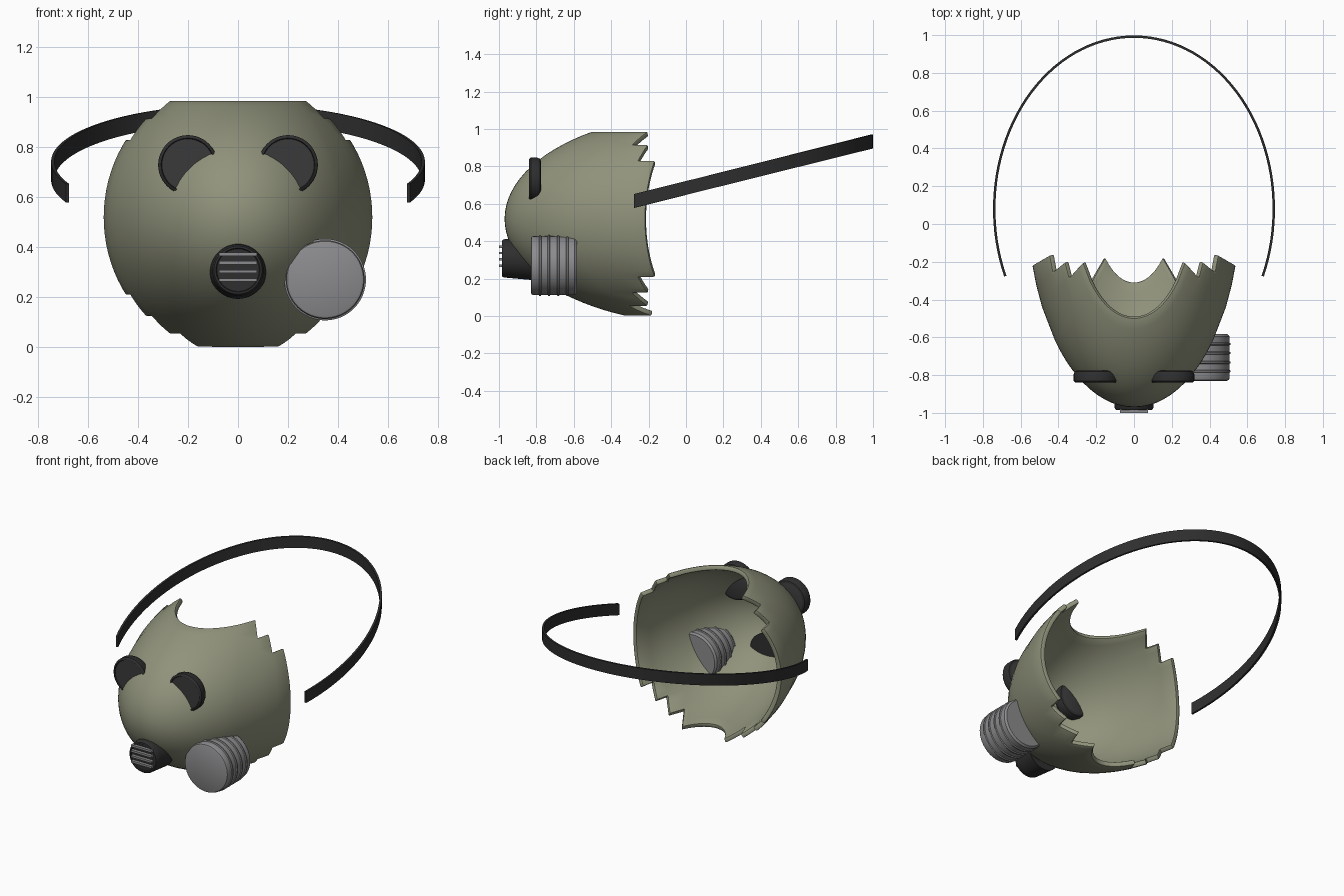
import bpy, bmesh
from math import sin, cos, radians, pi
from mathutils import Matrix, Vector

cube = bpy.data.objects.get("Cube")
if cube:
    bpy.data.objects.remove(cube)


def material(name, rgb):
    m = bpy.data.materials.new(name)
    m.use_nodes = True
    m.diffuse_color = (*rgb, 1)
    m.node_tree.nodes["Principled BSDF"].inputs["Base Color"].default_value = (*rgb, 1)
    return m


OLIVE = material("olive shell", (0.28, 0.29, 0.20))
RUBBER = material("black rubber", (0.028, 0.028, 0.029))
LENS = material("dark lens", (0.042, 0.042, 0.043))
METAL = material("grey metal", (0.26, 0.26, 0.27))


def finish(name, bm, mats, thickness=0, offset=0, bevel=0):
    """Turn a bmesh into a smooth-shaded object with applied modifiers."""
    mesh = bpy.data.meshes.new(name)
    bm.to_mesh(mesh)
    bm.free()
    for m in mats:
        mesh.materials.append(m)
    ob = bpy.data.objects.new(name, mesh)
    bpy.context.collection.objects.link(ob)
    bpy.ops.object.select_all(action="DESELECT")
    ob.select_set(True)
    bpy.context.view_layer.objects.active = ob
    if thickness:
        mod = ob.modifiers.new("Thickness", "SOLIDIFY")
        mod.thickness, mod.offset = thickness, offset
        bpy.ops.object.modifier_apply(modifier=mod.name)
    if bevel:
        mod = ob.modifiers.new("Soft rim", "BEVEL")
        mod.width, mod.segments = bevel, 2
        mod.limit_method, mod.angle_limit = "ANGLE", radians(40)
        bpy.ops.object.modifier_apply(modifier=mod.name)
    bpy.ops.object.shade_smooth_by_angle(angle=radians(35))
    return ob


def grid(columns, rows, point, keep=lambda i, j: True):
    """Sheet of quads over two parameter lists."""
    bm = bmesh.new()
    v = [[bm.verts.new(point(a, b)) for b in rows] for a in columns]
    for i in range(len(columns) - 1):
        for j in range(len(rows) - 1):
            if keep(i, j):
                bm.faces.new((v[i][j], v[i][j + 1], v[i + 1][j + 1], v[i + 1][j]))
    bmesh.ops.delete(bm, geom=[p for p in bm.verts if not p.link_faces], context="VERTS")
    return bm


def lathe(profile, centre, steps=48):
    """Closed solid turned about the y axis from (radius, y) points."""
    bm = bmesh.new()
    pts = [bm.verts.new((r, y, 0)) for r, y in profile]
    edges = [bm.edges.new(pair) for pair in zip(pts, pts[1:])]
    bmesh.ops.spin(bm, geom=pts + edges, cent=(0, 0, 0), axis=(0, 1, 0),
                   angle=2 * pi, steps=steps)
    bmesh.ops.remove_doubles(bm, verts=bm.verts, dist=1e-5)
    bmesh.ops.recalc_face_normals(bm, faces=bm.faces)
    bmesh.ops.translate(bm, verts=bm.verts, vec=(centre[0], 0, centre[1]))
    return bm


# Mask shell: front of a long ellipsoid, its back edge stepped by latitude band
RADIUS, DEPTH, MID_Y, MID_Z = 0.562, 1.06, 0.09, 0.519
BAND = 11.25
STEPS = [16.9, 23, 30, 42]


def shell_point(lon, lat):
    a, b = radians(lon), radians(lat)
    return (RADIUS * cos(b) * cos(a), MID_Y - DEPTH * cos(b) * sin(a),
            MID_Z + RADIUS * sin(b))


lons = STEPS + [42 + 4 * k for k in range(1, 24)] + [180 - s for s in reversed(STEPS)]
lats = [-6 * BAND + BAND / 3 * k for k in range(34)]


def in_shell(i, j):
    lat = abs(lats[j] + lats[j + 1]) / 2
    limit = STEPS[max(0, int(lat / BAND) - 2)]
    lon = (lons[i] + lons[i + 1]) / 2
    return limit < lon < 180 - limit


finish("mask_shell", grid(lons, lats, shell_point, in_shell), [OLIVE],
       thickness=0.03, offset=-1, bevel=0.007)

# Eye pieces: rounded discs sunk into the shell
for side, x in (("left", 0.2), ("right", -0.2)):
    bm = lathe([(0, -0.834), (0.104, -0.834), (0.107, -0.84), (0.113, -0.838),
                (0.119, -0.83), (0.119, -0.795), (0.112, -0.78), (0.1, -0.775),
                (0, -0.775)], (x, 0.728))
    for f in bm.faces:
        c = f.calc_center_median()
        if (Vector((c.x - x, c.z - 0.728))).length < 0.1:
            f.material_index = 1
    finish(side + "_eye_piece", bm, [RUBBER, LENS])

# Mouth valve with a barred grille
finish("mouth_valve", lathe([(0, -0.98), (0.085, -0.98), (0.088, -0.985), (0.096, -0.984),
                             (0.102, -0.975), (0.104, -0.95), (0.115, -0.83),
                             (0, -0.83)], (0, 0.308)), [RUBBER])
bm = bmesh.new()
for k in range(4):
    place = Matrix.Translation((0, -0.985, 0.268 + 0.0345 * k))
    bmesh.ops.create_cube(bm, size=1, matrix=place @ Matrix.Diagonal((0.15, 0.03, 0.013, 1)))
finish("valve_grille", bm, [METAL])

# Filter canister on the model's left, with raised rings
profile = [(0, -0.83), (0.145, -0.83), (0.153, -0.826), (0.157, -0.818)]
for y in (-0.78, -0.733, -0.683, -0.635):
    profile += [(0.157, y - 0.007), (0.163, y - 0.004), (0.163, y + 0.004), (0.157, y + 0.007)]
profile += [(0.157, -0.595), (0.147, -0.583), (0, -0.583)]
finish("filter_canister", lathe(profile, (0.348, 0.27), 64), [METAL])

# Head strap: open elliptical band rising towards the back


def strap_point(a, height):
    y = 0.08 + 0.912 * sin(a)
    return (0.74 * cos(a), y, 0.685 + 0.25 * (y - 0.002) + height)


start = radians(-23)
angles = [start + (pi - 2 * start) * k / 72 for k in range(73)]
finish("head_strap", grid(angles, [-0.037, 0.037], strap_point), [RUBBER], thickness=0.013)
